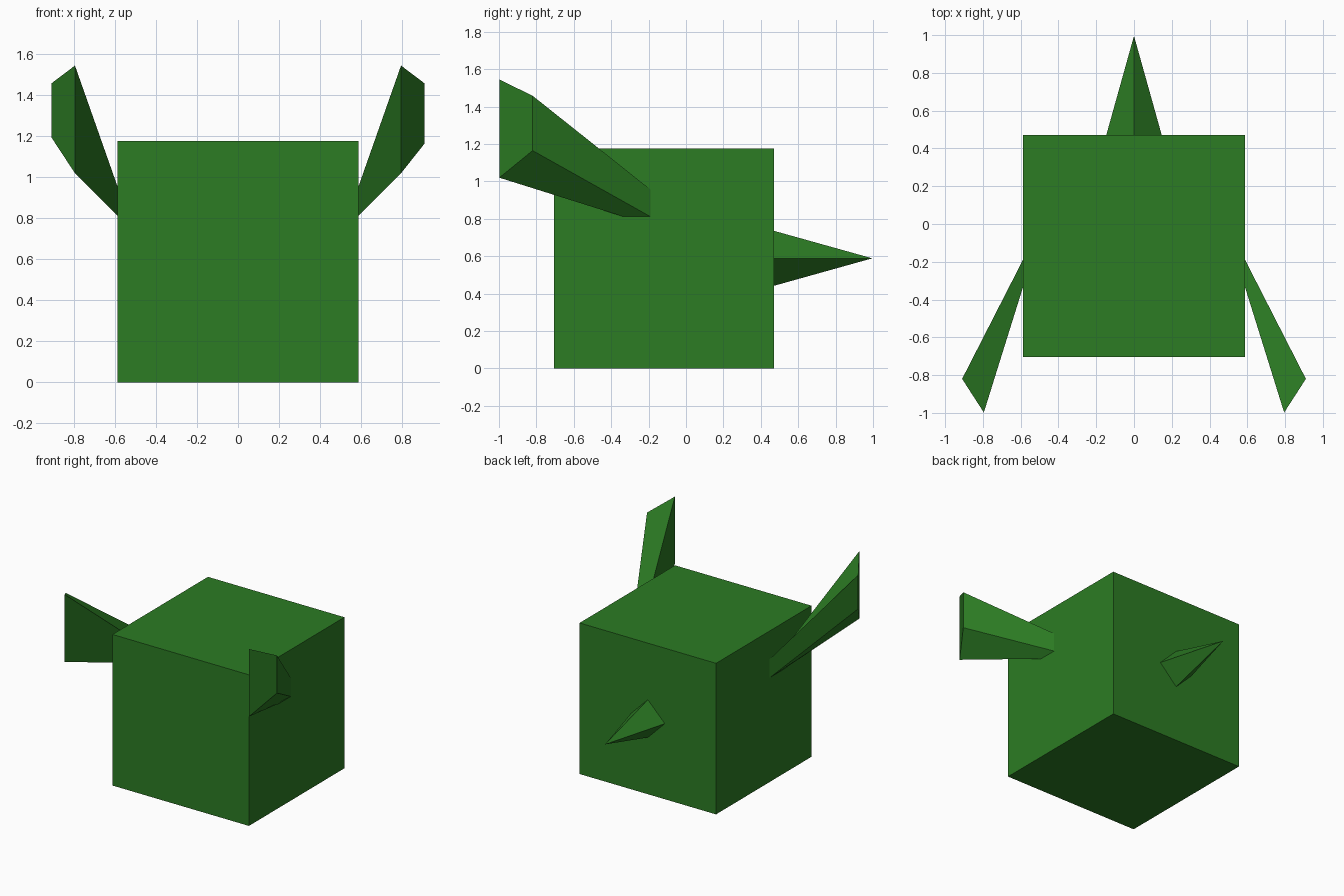
import bpy, bmesh

if "Cube" in bpy.data.objects:
    bpy.data.objects.remove(bpy.data.objects["Cube"])

green = bpy.data.materials.new("green")
green.diffuse_color = (0.025, 0.2, 0.017, 1)
green.use_nodes = True
green.node_tree.nodes["Principled BSDF"].inputs["Base Color"].default_value = green.diffuse_color


def loft(name, base, tip, cap_base=False):
    """Join a base ring to a tip ring (or a single apex point)."""
    bm = bmesh.new()
    b = [bm.verts.new(p) for p in base]
    t = [bm.verts.new(p) for p in tip]
    n = len(b)
    for i in range(n):
        j = (i + 1) % n
        if len(t) == 1:
            bm.faces.new((b[i], b[j], t[0]))
        else:
            bm.faces.new((b[i], b[j], t[j], t[i]))
    if len(t) > 1:
        bm.faces.new(t)
    bottom = bm.faces.new(b[::-1])
    bmesh.ops.recalc_face_normals(bm, faces=bm.faces)
    # The base lies on the body wall, so its cap is dropped
    if not cap_base:
        bmesh.ops.delete(bm, geom=[bottom], context='FACES_ONLY')
    mesh = bpy.data.meshes.new(name)
    bm.to_mesh(mesh)
    bm.free()
    mesh.materials.append(green)
    obj = bpy.data.objects.new(name, mesh)
    bpy.context.collection.objects.link(obj)


def square(z):
    return [(-0.588, -0.705, z), (0.588, -0.705, z), (0.588, 0.47, z), (-0.588, 0.47, z)]


# Cube body
loft("body", square(0), square(1.177), cap_base=True)

# Diamond-section tail tapering to a point
loft("tail",
     [(0.147, 0.47, 0.589), (0, 0.47, 0.736), (-0.147, 0.47, 0.589), (0, 0.47, 0.442)],
     [(0, 0.996, 0.589)])

# Flared arms; the lower outer corner differs a little between sides
for side, s, low in (("right", 1, 1.165), ("left", -1, 1.195)):
    loft(side + "_arm",
         [(s * 0.588, -0.335, 0.957), (s * 0.588, -0.19, 0.957),
          (s * 0.588, -0.19, 0.812), (s * 0.588, -0.335, 0.812)],
         [(s * 0.795, -0.998, 1.545), (s * 0.91, -0.82, 1.458),
          (s * 0.91, -0.82, low), (s * 0.795, -0.998, 1.02)])
